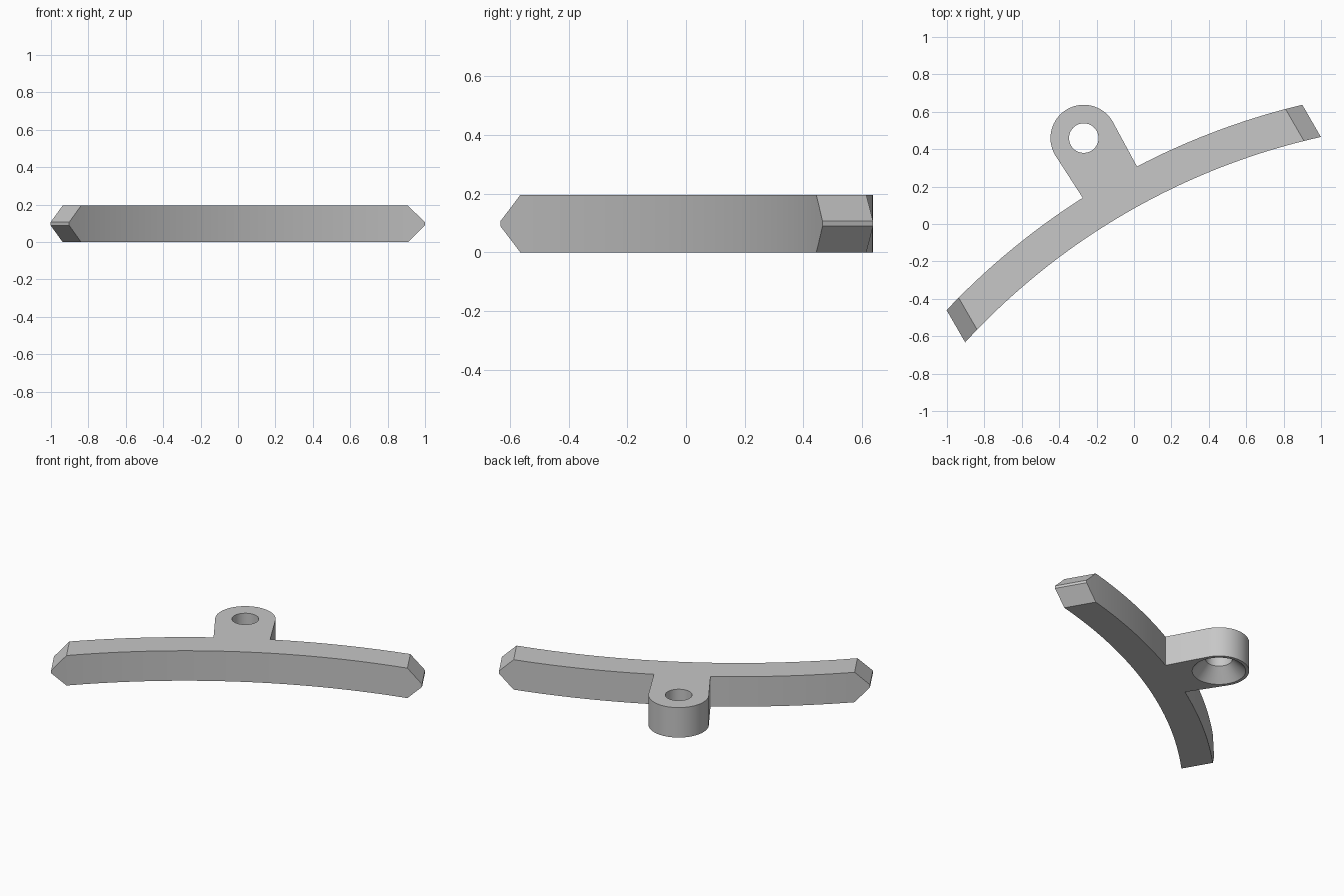
import bpy, bmesh
from math import sin, cos, asin, pi, radians
from mathutils import Matrix, Vector

cube = bpy.data.objects.get("Cube")
if cube:
    bpy.data.objects.remove(cube)

HEIGHT = 0.195
HALF_LENGTH = 1.098
CHAMFER = 0.089
OUTER_R, INNER_R, ARC_V = 3.85, 3.66, -3.588   # concentric bar arcs
LUG = Vector((-0.003, 0.532))
LUG_R, NECK, HOLE_R, SINK_R = 0.178, 0.1675, 0.079, 0.158
TURN = Matrix.Rotation(radians(30), 4, 'Z')    # bar lies diagonally

grey = bpy.data.materials.new("light grey")
grey.use_nodes = True
grey.diffuse_color = (0.57, 0.57, 0.57, 1)
grey.node_tree.nodes["Principled BSDF"].inputs["Base Color"].default_value = grey.diffuse_color


def bar_arc(radius, start, end, steps):
    """Points on a bar arc between two positions along the bar."""
    a, b = asin(start / radius), asin(end / radius)
    angles = [a + (b - a) * i / steps for i in range(steps + 1)]
    return [(radius * sin(t), ARC_V + radius * cos(t)) for t in angles]


def make_object(name, bm):
    bmesh.ops.recalc_face_normals(bm, faces=bm.faces)
    bm.transform(TURN)
    mesh = bpy.data.meshes.new(name)
    bm.to_mesh(mesh)
    bm.free()
    mesh.materials.append(grey)
    obj = bpy.data.objects.new(name, mesh)
    bpy.context.collection.objects.link(obj)
    return obj


# Curved bar and mounting lug as one extruded outline
outline = bar_arc(INNER_R, -HALF_LENGTH, HALF_LENGTH, 40)
outline += bar_arc(OUTER_R, HALF_LENGTH, NECK, 18)
outline += [(LUG.x + LUG_R * cos(pi * i / 32), LUG.y + LUG_R * sin(pi * i / 32))
            for i in range(33)]
outline += bar_arc(OUTER_R, -NECK, -HALF_LENGTH, 18)

bm = bmesh.new()
base = bm.faces.new([bm.verts.new((u, v, 0)) for u, v in outline])
top = bmesh.ops.extrude_face_region(bm, geom=[base])["geom"]
bmesh.ops.translate(bm, vec=(0, 0, HEIGHT),
                    verts=[g for g in top if isinstance(g, bmesh.types.BMVert)])

# Chamfer both ends above and below
for side in (-1, 1):
    for up in (-1, 1):
        point = (side * (HALF_LENGTH - CHAMFER), 0, HEIGHT if up > 0 else 0)
        cut = bmesh.ops.bisect_plane(
            bm, geom=bm.verts[:] + bm.edges[:] + bm.faces[:], dist=1e-5,
            plane_co=point, plane_no=(side, 0, up), clear_outer=True)
        rim = [g for g in cut["geom_cut"] if isinstance(g, bmesh.types.BMEdge)]
        bmesh.ops.holes_fill(bm, edges=rim, sides=0)
bracket = make_object("curved_bracket", bm)

# Countersunk hole cutter: cone at the underside, straight bore above
bm = bmesh.new()
lip = 0.02
profile = [(SINK_R + lip, -lip), (HOLE_R, SINK_R - HOLE_R), (HOLE_R, HEIGHT + lip)]
rings = [[bm.verts.new((LUG.x + r * cos(2 * pi * i / 48), LUG.y + r * sin(2 * pi * i / 48), z))
          for i in range(48)] for r, z in profile]
for low, high in zip(rings, rings[1:]):
    for i in range(48):
        j = (i + 1) % 48
        bm.faces.new((low[i], low[j], high[j], high[i]))
bm.faces.new(rings[0][::-1])
bm.faces.new(rings[-1])
cutter = make_object("hole_cutter", bm)
cutter.hide_render = True

# Cut the hole, then drop the cutter
bpy.ops.object.select_all(action='DESELECT')
bpy.context.view_layer.objects.active = bracket
bracket.select_set(True)
hole = bracket.modifiers.new("screw hole", 'BOOLEAN')
hole.operation = 'DIFFERENCE'
hole.solver = 'EXACT'
hole.object = cutter
bpy.ops.object.modifier_apply(modifier=hole.name)
bpy.data.objects.remove(cutter)
bpy.ops.object.shade_smooth_by_angle(angle=radians(30))
